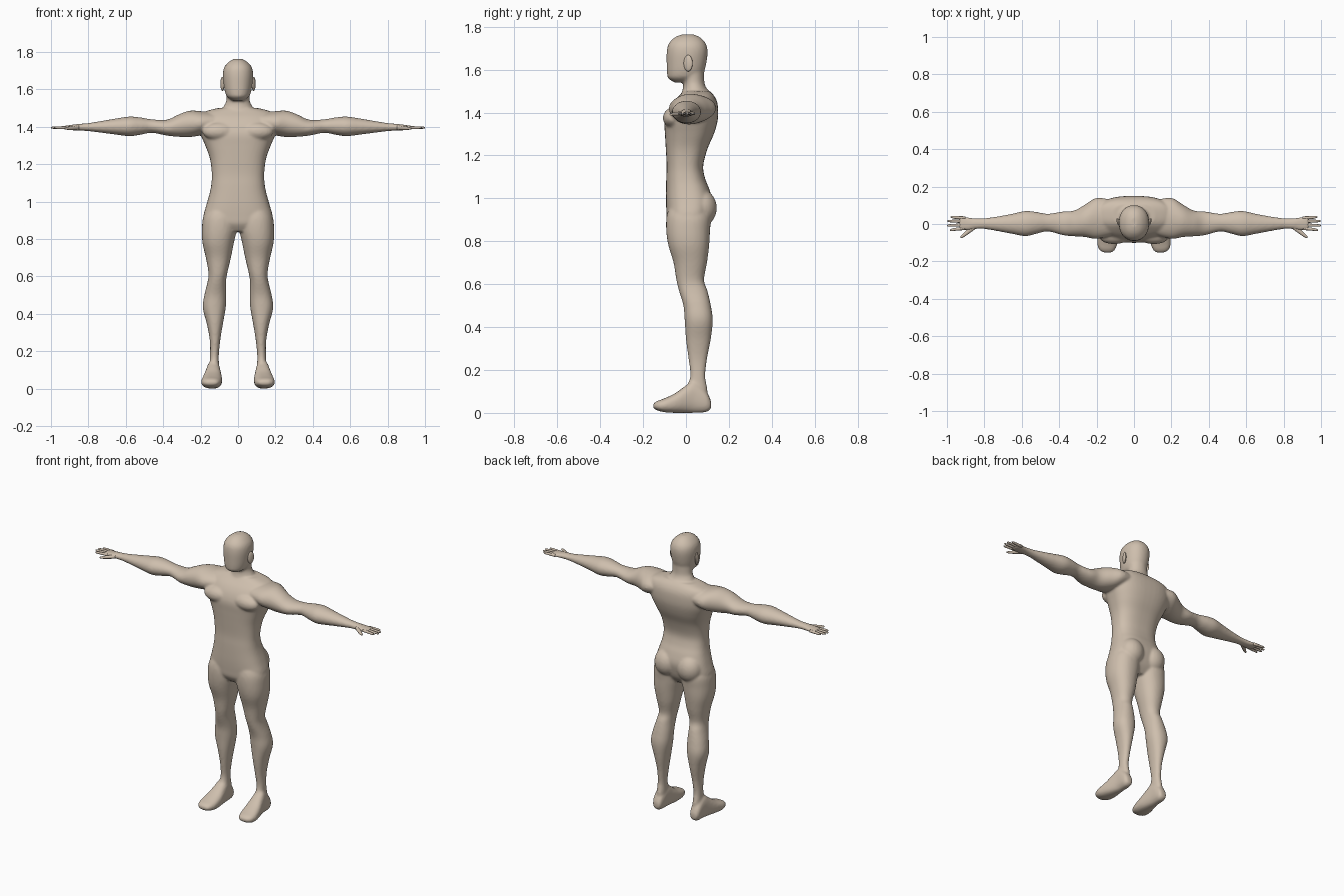
import bpy
import bmesh
import math
from mathutils import Matrix, Vector

default_cube = bpy.data.objects.get("Cube")
if default_cube:
    bpy.data.objects.remove(default_cube, do_unlink=True)

skin = bpy.data.materials.new("beige skin")
skin.use_nodes = True
skin_colour = (0.62, 0.52, 0.42, 1.0)
skin.diffuse_color = skin_colour
skin.node_tree.nodes["Principled BSDF"].inputs["Base Color"].default_value = skin_colour

# Placing of a section: a and b are its two extents, t runs along the part
PLACE = {
    "x": lambda a, b, t: Vector((t, a, b)),
    "y": lambda a, b, t: Vector((a, t, b)),
    "z": lambda a, b, t: Vector((a, b, t)),
}


def smooth_rows(rows, steps):
    """Fill in extra sections with a Catmull-Rom spline."""
    result = []
    for i in range(len(rows) - 1):
        before, start = rows[max(i - 1, 0)], rows[i]
        end, after = rows[i + 1], rows[min(i + 2, len(rows) - 1)]
        for step in range(steps):
            f = step / steps
            result.append([
                b + f * ((c - a) / 2 + f * ((a - 2.5 * b + 2 * c - d / 2)
                                           + f * (1.5 * (b - c) + (d - a) / 2)))
                for a, b, c, d in zip(before, start, end, after)])
    result.append(list(rows[-1]))
    return result


def loft(bm, axis, rows, roundness=2.0, sides=32, steps=4, mirror=False):
    """Skin rounded sections given as (t, a_min, a_max, b_min, b_max)."""
    for side in ((1, -1) if mirror else (1,)):
        rings = []
        for t, a_min, a_max, b_min, b_max in smooth_rows(rows, steps):
            ring = []
            for k in range(sides):
                angle = math.tau * k / sides
                c, s = math.cos(angle), math.sin(angle)
                c = math.copysign(abs(c) ** (2 / roundness), c)
                s = math.copysign(abs(s) ** (2 / roundness), s)
                point = PLACE[axis]((a_min + a_max + c * (a_max - a_min)) / 2,
                                    (b_min + b_max + s * (b_max - b_min)) / 2, t)
                point.x *= side
                ring.append(bm.verts.new(point))
            rings.append(ring)
        for low, high in zip(rings, rings[1:]):
            for k in range(sides):
                n = (k + 1) % sides
                bm.faces.new((low[k], low[n], high[n], high[k]))
        bm.faces.new(rings[0])
        bm.faces.new(rings[-1])


def ellipsoid_pair(bm, centre, radii, turn=0.0):
    for side in (1, -1):
        place = (Matrix.Translation((side * centre[0], centre[1], centre[2]))
                 @ Matrix.Rotation(turn * side, 4, "Z")
                 @ Matrix.Diagonal((*radii, 1)))
        bmesh.ops.create_uvsphere(bm, u_segments=24, v_segments=16,
                                  radius=1, matrix=place)


def finish(bm, name):
    bmesh.ops.recalc_face_normals(bm, faces=bm.faces[:])
    for face in bm.faces:
        face.smooth = True
    mesh = bpy.data.meshes.new(name)
    bm.to_mesh(mesh)
    bm.free()
    mesh.materials.append(skin)
    part = bpy.data.objects.new(name, mesh)
    bpy.context.collection.objects.link(part)
    return part


def symmetric(rows):
    return [(z, -half, half, front, back) for z, half, front, back in rows]


body = bmesh.new()

# Torso, from crotch to shoulders
loft(body, "z", symmetric([
    (.84, .08, -.06, .07), (.88, .17, -.085, .10), (.92, .185, -.09, .115),
    (.98, .17, -.093, .125), (1.04, .153, -.093, .11), (1.09, .143, -.092, .09),
    (1.15, .14, -.09, .08), (1.23, .15, -.094, .10), (1.3, .175, -.098, .13),
    (1.36, .2, -.1, .147), (1.41, .21, -.085, .15), (1.45, .205, -.06, .145),
    (1.48, .18, -.03, .13), (1.5, .11, -.01, .11),
]), roundness=2.6, sides=48)

# Chest and buttock muscles
ellipsoid_pair(body, (.095, -.055, 1.375), (.095, .052, .05), -.1)
ellipsoid_pair(body, (.08, .072, .955), (.078, .072, .085))

# Neck
loft(body, "z", symmetric([
    (1.42, .1, -.04, .13), (1.48, .09, -.025, .122), (1.51, .076, -.015, .098),
    (1.54, .063, -.014, .086), (1.6, .063, -.03, .085),
]))

# Head with a smooth face
loft(body, "z", symmetric([
    (1.54, .03, -.055, .03), (1.56, .057, -.083, .06), (1.58, .068, -.088, .08),
    (1.62, .076, -.09, .093), (1.68, .081, -.09, .101), (1.72, .073, -.081, .093),
    (1.75, .046, -.053, .067), (1.764, .018, -.02, .035),
]), roundness=2.15)

# Arms and palms
loft(body, "x", [
    (.12, -.06, .13, 1.38, 1.475), (.2, -.08, .14, 1.355, 1.484),
    (.26, -.07, .105, 1.345, 1.486), (.32, -.066, .072, 1.347, 1.465),
    (.38, -.06, .067, 1.353, 1.438), (.46, -.04, .055, 1.368, 1.44),
    (.52, -.052, .064, 1.358, 1.45), (.58, -.065, .07, 1.35, 1.455),
    (.65, -.053, .055, 1.358, 1.445), (.72, -.04, .042, 1.367, 1.433),
    (.8, -.027, .031, 1.377, 1.42), (.85, -.028, .03, 1.38, 1.416),
    (.88, -.034, .035, 1.381, 1.412), (.91, -.035, .04, 1.384, 1.408),
    (.935, -.03, .039, 1.387, 1.405),
], mirror=True)

# Legs
loft(body, "z", [
    (.98, .02, .15, -.07, .09), (.92, .005, .185, -.09, .115),
    (.85, .007, .193, -.092, .112), (.78, .022, .19, -.082, .108),
    (.7, .038, .172, -.058, .098), (.62, .057, .158, -.045, .084),
    (.57, .064, .163, -.033, .1), (.5, .063, .18, -.012, .116),
    (.43, .066, .188, -.006, .125), (.34, .082, .165, .0, .115),
    (.25, .096, .15, .012, .098), (.17, .103, .15, .02, .09),
    (.11, .1, .153, .0, .1), (.05, .1, .153, .0, .1),
], roundness=2.2, mirror=True)

# Feet
loft(body, "y", [
    (.117, .11, .15, .02, .055), (.095, .1, .163, .004, .1),
    (.04, .095, .168, .0, .15), (.0, .09, .177, .0, .128),
    (-.05, .085, .19, .0, .092), (-.1, .088, .197, .003, .068),
    (-.135, .1, .188, .012, .055), (-.153, .118, .165, .022, .042),
], roundness=2.4, mirror=True)

# Fuse the overlapping volumes into one smooth skin
body_part = finish(body, "body")
fuse = body_part.modifiers.new("fuse", "REMESH")
fuse.mode = "VOXEL"
fuse.voxel_size = 0.007
fuse.use_smooth_shade = True
relax = body_part.modifiers.new("relax", "SMOOTH")
relax.factor = 0.5
relax.iterations = 6

# Ears
ears = bmesh.new()
ellipsoid_pair(ears, (.083, .01, 1.63), (.009, .022, .038), -.35)
finish(ears, "ears")

# Fingers, each a tapered rod leaving the palm
fingers = bmesh.new()
for root, tip, reach in ((.032, .037, .98), (.014, .016, .998),
                         (-.005, -.008, 1.0), (-.023, -.032, .985)):
    middle = (root + tip) / 2
    loft(fingers, "x", [
        (.9, root - .009, root + .009, 1.387, 1.404),
        (.95, middle - .008, middle + .008, 1.388, 1.403),
        (reach - .008, tip - .006, tip + .006, 1.39, 1.401),
        (reach, tip - .002, tip + .002, 1.393, 1.398),
    ], sides=12, steps=2, mirror=True)

# Thumbs
loft(fingers, "x", [
    (.85, -.028, -.005, 1.384, 1.408), (.88, -.05, -.02, 1.383, 1.404),
    (.91, -.07, -.048, 1.384, 1.4), (.927, -.076, -.064, 1.387, 1.396),
], sides=12, mirror=True)
finish(fingers, "fingers")
